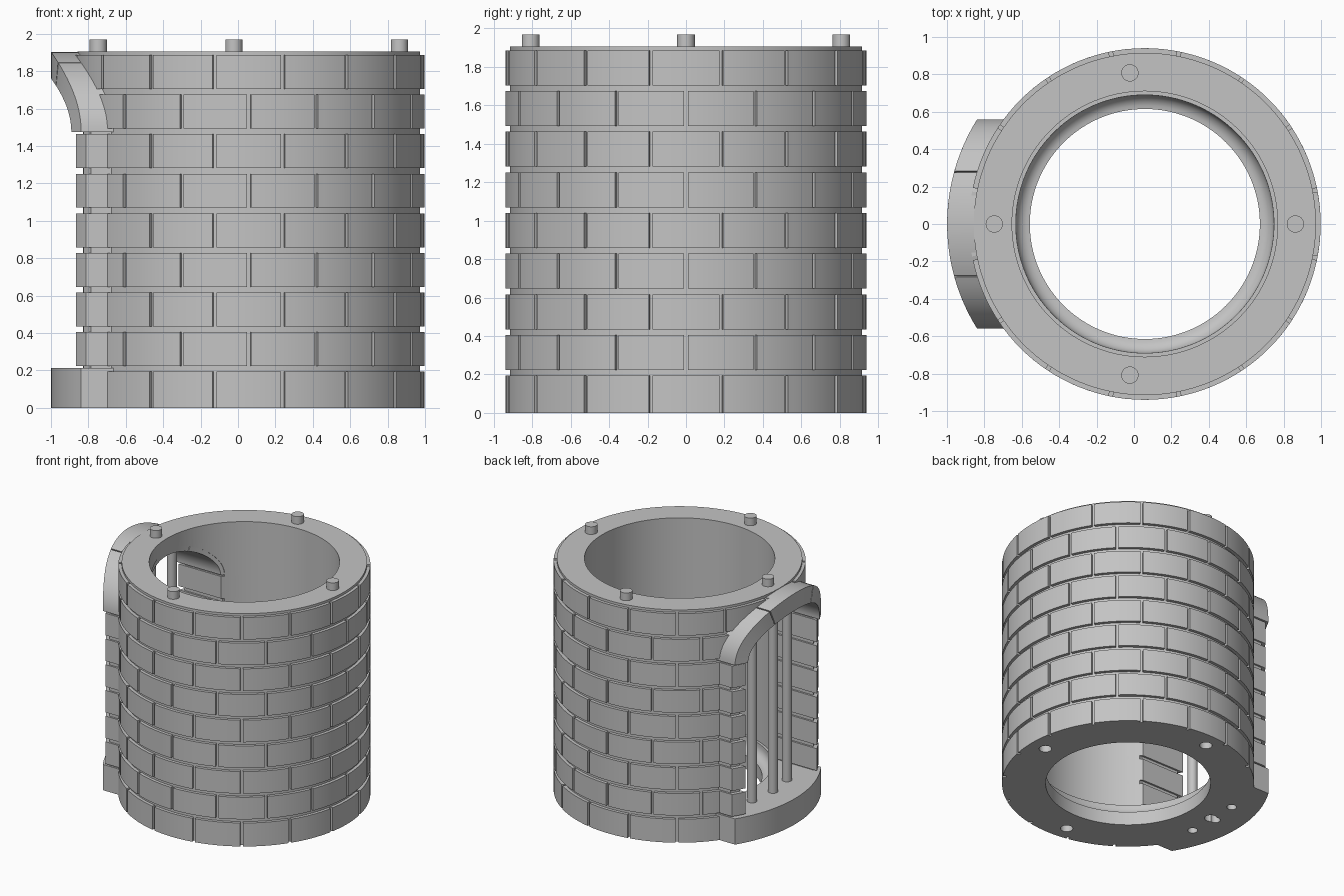
import bpy, bmesh, math

if "Cube" in bpy.data.objects:
    bpy.data.objects.remove(bpy.data.objects["Cube"])

CX = 0.058                       # tower axis
TOP = 1.905
ROWS, PITCH, GAP = 9, 0.2115, 0.024
SPRING = 1.475                   # height where the window arch begins
HALF, CLEAR = 0.56, 0.465        # half widths of the window frame and its opening
SILL = 0.212
INSIDE = 0.71                    # radius of the room

stone = bpy.data.materials.new("grey_stone")
stone.use_nodes = True
GREY = (0.55, 0.55, 0.55, 1)
stone.diffuse_color = GREY
stone.node_tree.nodes["Principled BSDF"].inputs["Base Color"].default_value = GREY


def sweep(bm, rings, closed=False):
    """Skin a list of equal cross-sections into a solid."""
    vs = [[bm.verts.new(p) for p in ring] for ring in rings]
    k = len(vs[0])
    pairs = list(zip(vs, vs[1:])) + ([(vs[-1], vs[0])] if closed else [])
    for a, b in pairs:
        for i in range(k):
            j = (i + 1) % k
            bm.faces.new((a[i], a[j], b[j], b[i]))
    if not closed:
        bm.faces.new(vs[0])
        bm.faces.new(vs[-1][::-1])


def steps(a, b, n):
    return [a + (b - a) * i / n for i in range(n + 1)]


def polar(r, a, z):
    return (CX + r * math.cos(a), r * math.sin(a), z)


def facing(r, y, z):
    """Point on the window side, at radius r and sideways position y."""
    return (CX - math.sqrt(r * r - y * y), y, z)


def curved_block(bm, r0, r1, a0, a1, z0, z1, n=8):
    sweep(bm, [[polar(r0, a, z0), polar(r1, a, z0), polar(r1, a, z1), polar(r0, a, z1)]
               for a in steps(a0, a1, n)])


def frame_block(bm, r0, r1, y0, y1, z0, z1, n=3):
    sweep(bm, [[facing(r0, y, z0), facing(r1, y, z0), facing(r1, y, z1), facing(r0, y, z1)]
               for y in steps(y0, y1, n)])


def arch_block(bm, t0, t1, inner, outer, r0, r1, n=16):
    rings = []
    for t in steps(t0, t1, n):
        (ya, za), (yb, zb) = [(w * math.cos(t), SPRING + h * math.sin(t)) for w, h in (inner, outer)]
        rings.append([facing(r0, ya, za), facing(r1, ya, za), facing(r1, yb, zb), facing(r0, yb, zb)])
    sweep(bm, rings)


def rod(bm, x, y, r, z0, z1):
    sweep(bm, [[(x + r * math.cos(a), y + r * math.sin(a), z) for a in steps(0, math.tau, 32)[:-1]]
               for z in (z0, z1)])


def finish(name, bm):
    bmesh.ops.recalc_face_normals(bm, faces=bm.faces)
    mesh = bpy.data.meshes.new(name)
    bm.to_mesh(mesh)
    bm.free()
    ob = bpy.data.objects.new(name, mesh)
    mesh.materials.append(stone)
    bpy.context.collection.objects.link(ob)
    return ob


def select(ob):
    bpy.ops.object.select_all(action='DESELECT')
    ob.select_set(True)
    bpy.context.view_layer.objects.active = ob


def boolean(ob, other, operation):
    mod = ob.modifiers.new(operation.lower(), 'BOOLEAN')
    mod.operation, mod.object, mod.solver = operation, other, 'EXACT'
    select(ob)
    bpy.ops.object.modifier_apply(modifier=mod.name)


# Round wall, turned from a profile with a coved step at the foot of the room
profile = [(0.615, 0), (0.915, 0), (0.915, TOP), (INSIDE, TOP), (INSIDE, SILL), (0.69, SILL)]
profile += [(0.615 + 0.075 * math.sin(t), 0.185 - 0.075 * math.cos(t))
            for t in steps(math.pi / 2, 0, 6)]
bm = bmesh.new()
sweep(bm, [[polar(r, a, z) for r, z in profile] for a in steps(0, math.tau, 128)[:-1]], closed=True)
wall = finish("wall", bm)

# Brick courses, every other one shifted by half a brick
bm = bmesh.new()
brick = math.tau / 16
joint = 0.011
for row in range(ROWS):
    z0 = row * PITCH + (GAP / 2 if row else 0)
    z1 = (row + 1) * PITCH - GAP * 0.75
    for i in range(16):
        a = (i + (0.5 if row % 2 == 0 else 0)) * brick
        curved_block(bm, 0.91, 0.94, a + joint, a + brick - joint, z0, z1)
bricks = finish("wall_bricks", bm)

# Window ledge, merged into the wall
bm = bmesh.new()
frame_block(bm, 0.72, 1.057, -HALF, HALF, 0, SILL, 32)
ledge = finish("ledge", bm)
boolean(wall, ledge, 'UNION')

# Arched window opening
cut = CLEAR + 0.02
outline = [(cut, SILL), (cut, SPRING)]
outline += [(cut * math.cos(t), SPRING + 0.33 * math.sin(t)) for t in steps(0, math.pi, 32)[1:-1]]
outline += [(-cut, SPRING), (-cut, SILL)]
bm = bmesh.new()
sweep(bm, [[(x, y, z) for y, z in outline] for x in (-1.3, -0.2)])
opening = finish("opening_cutter", bm)
boolean(wall, opening, 'DIFFERENCE')
boolean(bricks, opening, 'DIFFERENCE')

# Sockets under the base for the pegs and bars
pegs = [(-0.747, 0), (0.863, 0), (-0.022, 0.808), (-0.022, -0.808)]
bars = [(CX - 0.85 * math.cos(a), 0.85 * math.sin(a)) for a in (-0.27, 0, 0.27)]
for x, y, r in [(*p, 0.047) for p in pegs] + [(*p, 0.037) for p in bars]:
    bm = bmesh.new()
    rod(bm, x, y, r, -0.1, 0.08)
    socket = finish("socket_cutter", bm)
    boolean(wall, socket, 'DIFFERENCE')
    bpy.data.objects.remove(socket)
for helper in (ledge, opening):
    bpy.data.objects.remove(helper)

parts = [wall, bricks]

# Window jambs: blocks over a recessed mortar core
for side, sign in (("left", -1), ("right", 1)):
    bm = bmesh.new()
    frame_block(bm, INSIDE + 0.01, 1.005, sign * (CLEAR + 0.015), sign * (HALF - 0.015),
                SILL - 0.01, SPRING + 0.02)
    for row in range(1, 7):
        frame_block(bm, INSIDE, 1.035, sign * CLEAR, sign * HALF,
                    row * PITCH + GAP / 2, (row + 1) * PITCH - GAP * 0.75)
    parts.append(finish("window_jamb_" + side, bm))

# Window arch: two haunches and a keystone with fine seams
bm = bmesh.new()
third = math.pi / 3
seam = 0.008
arch_block(bm, 0.02, math.pi - 0.02, (CLEAR + 0.01, 0.30), (HALF - 0.01, 0.41), 0.72, 1.045, 48)
for t0, t1 in ((0, third - seam), (third + seam, 2 * third - seam), (2 * third + seam, math.pi)):
    arch_block(bm, t0, t1, (CLEAR, 0.285), (HALF, 0.427), 0.714, 1.057)
parts.append(finish("window_arch", bm))

# Window bars
bm = bmesh.new()
for x, y in bars:
    rod(bm, x, y, 0.037, SILL - 0.01, SPRING + 0.3)
parts.append(finish("window_bars", bm))

# Stacking pegs on the rim
bm = bmesh.new()
for x, y in pegs:
    rod(bm, x, y, 0.046, TOP - 0.02, 1.968)
parts.append(finish("rim_pegs", bm))

for ob in parts:
    select(ob)
    bpy.ops.object.shade_smooth_by_angle(angle=math.radians(30))
